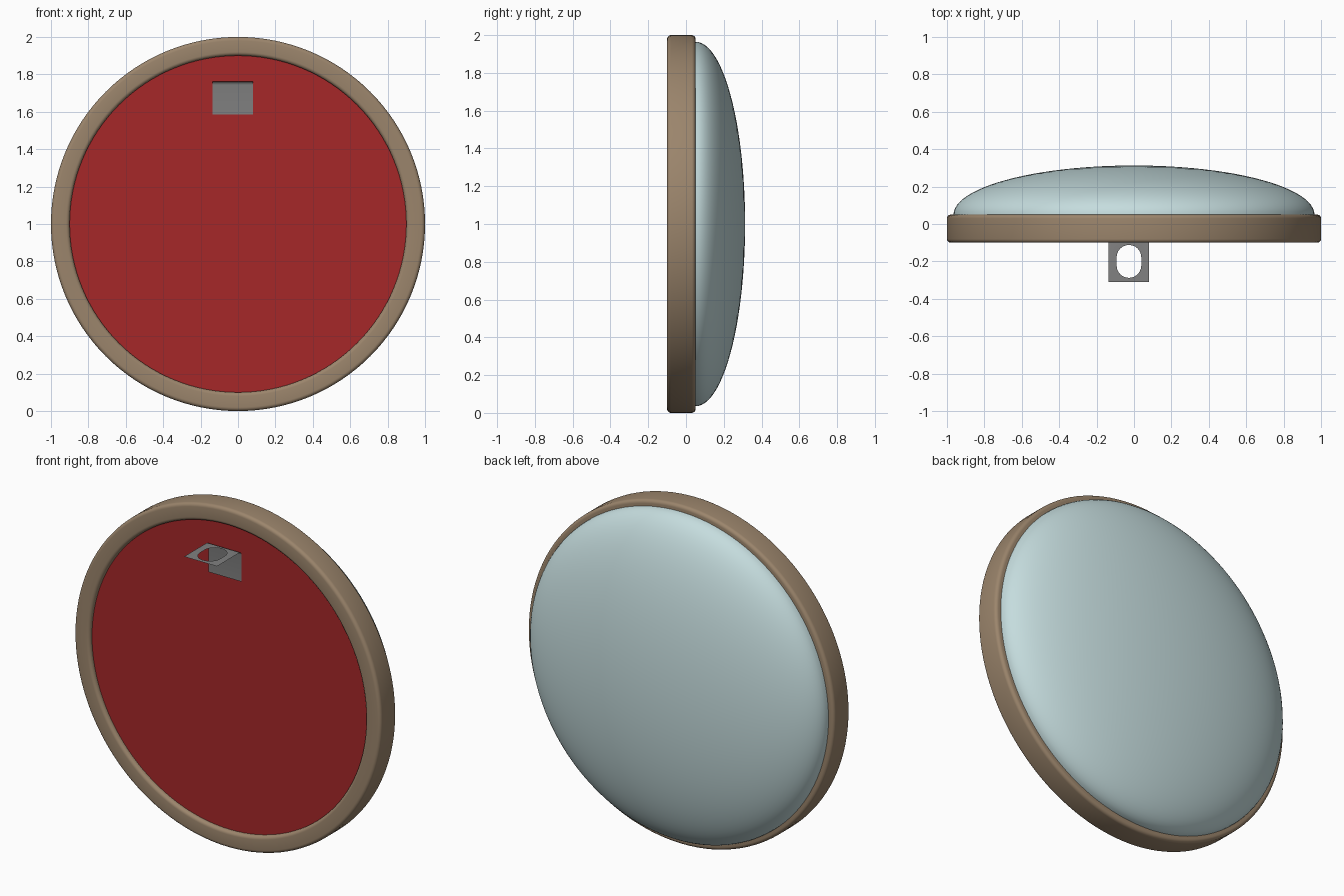
import bpy, bmesh, math
from mathutils import Vector, Matrix

cube = bpy.data.objects.get("Cube")
if cube:
    bpy.data.objects.remove(cube, do_unlink=True)


def material(name, rgb):
    m = bpy.data.materials.new(name)
    m.use_nodes = True
    m.diffuse_color = (*rgb, 1)
    m.node_tree.nodes["Principled BSDF"].inputs["Base Color"].default_value = (*rgb, 1)
    return m


wood = material("tan_wood", (0.33, 0.235, 0.15))
red = material("dark_red", (0.38, 0.02, 0.022))
glass = material("pale_blue", (0.56, 0.72, 0.73))
steel = material("grey_steel", (0.22, 0.22, 0.22))


def finish(name, bm, mat):
    mesh = bpy.data.meshes.new(name)
    bm.to_mesh(mesh)
    bm.free()
    obj = bpy.data.objects.new(name, mesh)
    bpy.context.collection.objects.link(obj)
    mesh.materials.append(mat)
    bpy.ops.object.select_all(action='DESELECT')
    obj.select_set(True)
    bpy.context.view_layer.objects.active = obj
    bpy.ops.object.shade_smooth_by_angle(angle=math.radians(40))
    return obj


def lathe(name, profile, mat, closed=False, steps=128):
    """Turn (radius, y) points around the y axis through z = 1."""
    bm = bmesh.new()
    verts = [bm.verts.new((r, y, 1)) for r, y in profile]
    edges = [bm.edges.new(p) for p in zip(verts, verts[1:])]
    if closed:
        edges.append(bm.edges.new((verts[-1], verts[0])))
    bmesh.ops.spin(bm, geom=verts + edges, cent=(0, 0, 1), axis=(0, 1, 0),
                   angle=math.tau, steps=steps, use_merge=True)
    bmesh.ops.remove_doubles(bm, verts=bm.verts, dist=0.0001)
    bmesh.ops.recalc_face_normals(bm, faces=bm.faces)
    return finish(name, bm, mat)


def arc(cx, cy, r, start, end, n):
    for i in range(n + 1):
        a = math.radians(start + (end - start) * i / n)
        yield cx + r * math.cos(a), cy + r * math.sin(a)


# Rim with rounded corners
bevel = 0.02
rim = []
for cx, cy, start in ((0.98, 0.03, 0), (0.92, 0.03, 90),
                      (0.92, -0.08, 180), (0.98, -0.08, 270)):
    rim += arc(cx, cy, bevel, start, start + 90, 5)
lathe("rim", rim, wood, closed=True)

# Domed back
dome = [(0.965 * c, 0.05 + 0.263 * s) for c, s in arc(0, 0, 1, 0, 90, 24)]
lathe("dome", dome, glass)

# Recessed front panel
bm = bmesh.new()
bmesh.ops.create_circle(bm, cap_ends=True, radius=0.905, segments=128,
                        matrix=Matrix.Translation((0, -0.075, 1)) @ Matrix.Rotation(math.pi / 2, 4, 'X'))
finish("front_panel", bm, red)

# Sheet bracket: upright plate and bend, then a shelf with an oval hole
left, right, mid = -0.135, 0.08, -0.027
bm = bmesh.new()
side = [(-0.081, 1.585)] + list(arc(-0.101, 1.743, 0.02, 0, 90, 5))
rows = [[bm.verts.new((x, y, z)) for x in (left, right)] for y, z in side]
for a, b in zip(rows, rows[1:]):
    bm.faces.new((a[0], a[1], b[1], b[0]))
top = side[-1][1]
front = [bm.verts.new((x, -0.31, top)) for x in (right, left)]
outer = rows[-1] + front
hole = list(arc(mid, -0.178, 0.066, 0, 180, 12)) + list(arc(mid, -0.222, 0.066, 180, 360, 12))
inner = [bm.verts.new((x, y, top)) for x, y in hole]
loops = []
for ring in (outer, inner):
    for a, b in zip(ring, ring[1:] + ring[:1]):
        loops.append(bm.edges.get((a, b)) or bm.edges.new((a, b)))
bmesh.ops.triangle_fill(bm, use_beauty=True, edges=loops, normal=Vector((0, 0, 1)))
bmesh.ops.recalc_face_normals(bm, faces=bm.faces)
finish("hanging_bracket", bm, steel)
